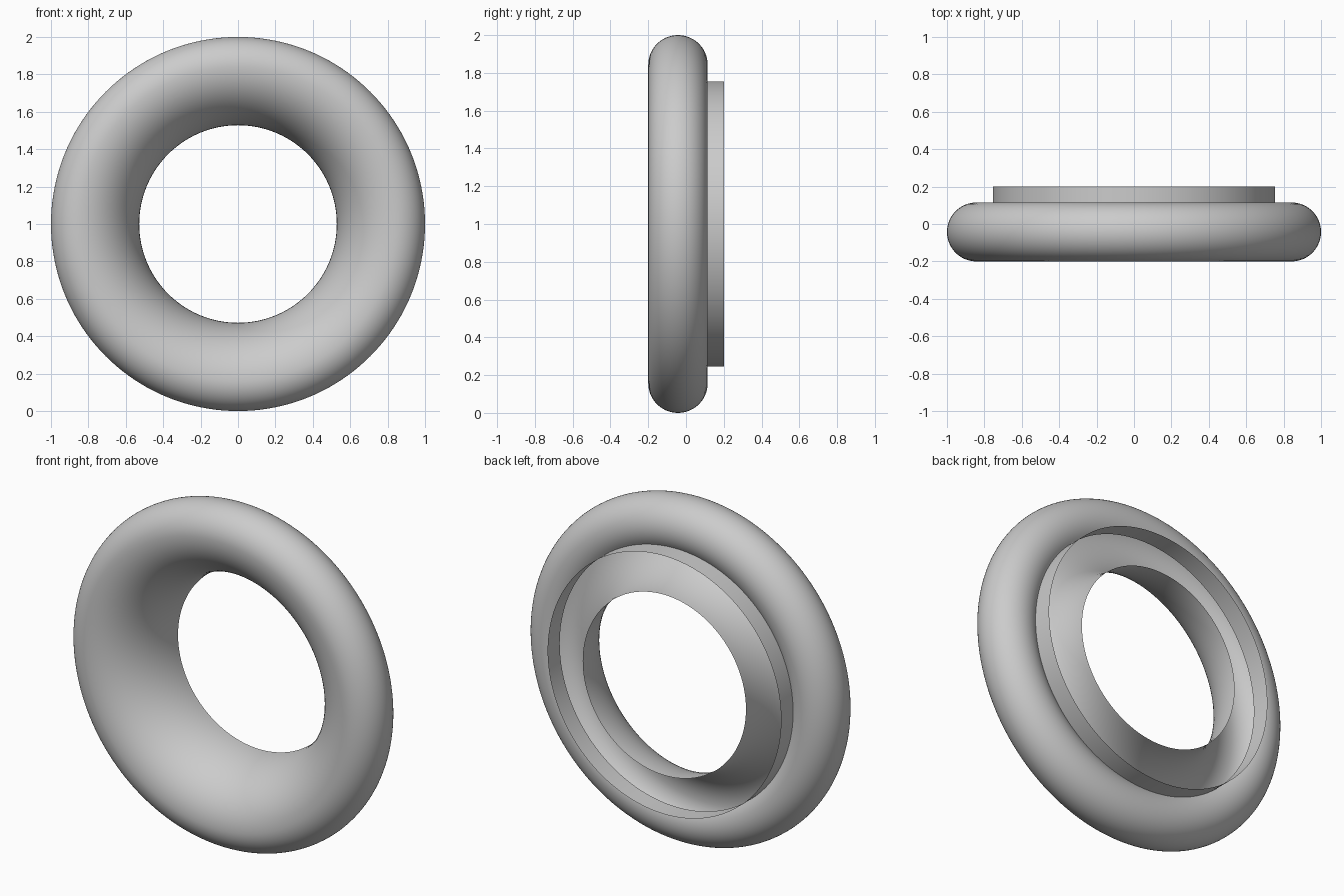
import bpy, bmesh
from math import sin, cos, pi, acos
from mathutils import Vector, Matrix

if "Cube" in bpy.data.objects:
    bpy.data.objects.remove(bpy.data.objects["Cube"])

SEGMENTS = 160
RIM = 0.1575           # radius of the rolled outer rim
CROWN_R = 1 - RIM      # ring radius of the rim centre
CROWN_Y = -0.0425
HOLE_R = 0.528
COLLAR_R = 0.755
BACK_Y = 0.2


def revolve(name, profile):
    """Spin an open (radius, y) profile about the y axis, centred at z = 1."""
    bm = bmesh.new()
    verts = [bm.verts.new((r, y, 0)) for r, y in profile]
    edges = [bm.edges.new(pair) for pair in zip(verts, verts[1:])]
    bmesh.ops.spin(bm, geom=verts + edges, cent=(0, 0, 0), axis=(0, 1, 0),
                   angle=2 * pi, steps=SEGMENTS)
    bmesh.ops.remove_doubles(bm, verts=bm.verts, dist=1e-5)
    bmesh.ops.translate(bm, vec=(0, 0, 1), verts=bm.verts)
    # outer side of the sheet faces away from the hollow
    bm.normal_update()
    front = min(bm.faces, key=lambda f: f.calc_center_median().y)
    if front.normal.y > 0:
        bmesh.ops.reverse_faces(bm, faces=bm.faces)
    mesh = bpy.data.meshes.new(name)
    bm.to_mesh(mesh)
    bm.free()
    obj = bpy.data.objects.new(name, mesh)
    bpy.context.collection.objects.link(obj)
    bpy.context.view_layer.objects.active = obj
    obj.select_set(True)
    bpy.ops.object.shade_smooth_by_angle(angle=pi / 6)
    obj.select_set(False)
    return obj


# Funnel: quarter ellipse from the back of the hole to the front crown
N = 24
front_y = CROWN_Y - RIM
profile = []
for i in range(N + 1):
    t = i / N * pi / 2
    profile.append((CROWN_R - (CROWN_R - HOLE_R) * cos(t),
                    BACK_Y - (BACK_Y - front_y) * sin(t)))

# Rolled rim: round arc from the front crown over to the collar
start, end = -pi / 2, acos((COLLAR_R - CROWN_R) / RIM)
M = 36
for i in range(1, M + 1):
    a = start + (end - start) * i / M
    profile.append((CROWN_R + RIM * cos(a), CROWN_Y + RIM * sin(a)))

# Collar: thin straight wall standing out at the back
profile.append((COLLAR_R, BACK_Y))

revolve("eyelet_ring", profile)
